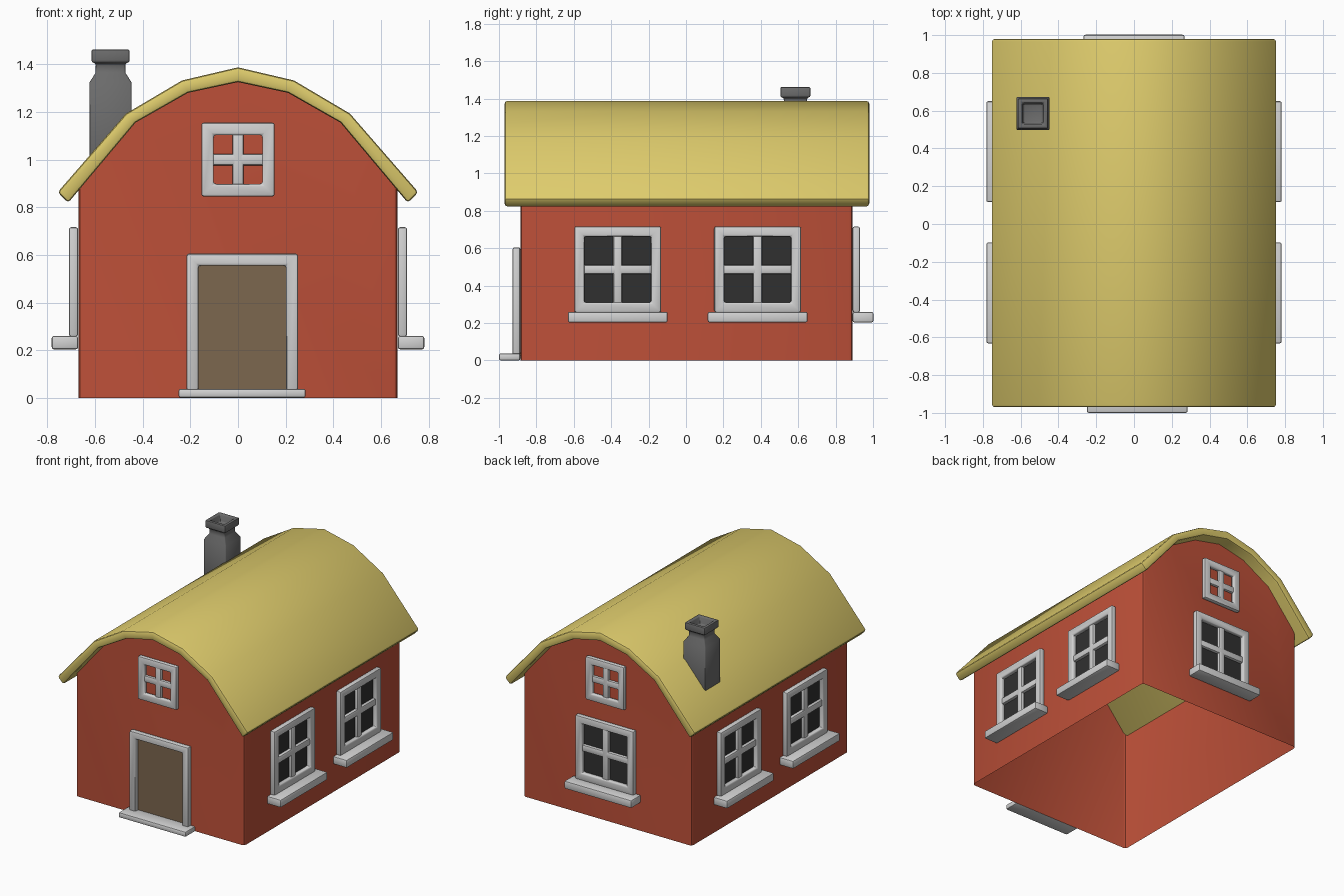
import bpy, bmesh, math
from mathutils import Matrix

if "Cube" in bpy.data.objects:
    bpy.data.objects.remove(bpy.data.objects["Cube"])


def material(name, rgb):
    m = bpy.data.materials.new(name)
    m.diffuse_color = (*rgb, 1)
    m.use_nodes = True
    m.node_tree.nodes["Principled BSDF"].inputs["Base Color"].default_value = m.diffuse_color
    return m


RED = material("barn red", (0.51, 0.08, 0.04))
YELLOW = material("straw yellow", (0.73, 0.60, 0.15))
WHITE = material("light grey trim", (0.65, 0.65, 0.65))
BROWN = material("door brown", (0.20, 0.135, 0.077))
DARK = material("dark glass", (0.03, 0.03, 0.03))
GREY = material("chimney grey", (0.15, 0.15, 0.15))


def finish(name, bm, mat, bevel=0.0, matrix=None, limit=40):
    """Round the sharp edges, smooth by angle and link the object."""
    if bevel:
        edges = [e for e in bm.edges if len(e.link_faces) == 2
                 and e.calc_face_angle(0) > math.radians(limit)]
        bmesh.ops.bevel(bm, geom=edges, offset=bevel, segments=2,
                        profile=0.5, affect='EDGES', clamp_overlap=True)
    if matrix:
        bm.transform(matrix)
    me = bpy.data.meshes.new(name)
    bm.to_mesh(me)
    bm.free()
    me.materials.append(mat)
    me.shade_smooth()
    me.set_sharp_from_angle(angle=math.radians(40))
    ob = bpy.data.objects.new(name, me)
    bpy.context.collection.objects.link(ob)
    return ob


def box(name, x, y, z, mat, bevel=0.0, matrix=None):
    bm = bmesh.new()
    bmesh.ops.create_cube(bm, size=1)
    for v in bm.verts:
        v.co = [r[0] if c < 0 else r[1] for c, r in zip(v.co, (x, y, z))]
    return finish(name, bm, mat, bevel, matrix)


def frame(name, x, z, border, depth, matrix, open_bottom=False):
    """Mitred frame standing out from the wall (local -y is outward)."""
    bm = bmesh.new()
    b0 = 0 if open_bottom else border

    def ring(d):
        out = [(x[0], z[0]), (x[0], z[1]), (x[1], z[1]), (x[1], z[0])]
        inn = [(x[0] + border, z[0] + b0), (x[0] + border, z[1] - border),
               (x[1] - border, z[1] - border), (x[1] - border, z[0] + b0)]
        return [[bm.verts.new((a, d, b)) for a, b in r] for r in (out, inn)]
    o, i = ring(-0.001)
    sides = 3 if open_bottom else 4
    faces = [bm.faces.new((o[k], o[(k + 1) % 4], i[(k + 1) % 4], i[k]))
             for k in range(sides)]
    new = bmesh.ops.extrude_face_region(bm, geom=faces, use_keep_orig=True)
    for v in new['geom']:
        if isinstance(v, bmesh.types.BMVert):
            v.co.y = -depth
    bmesh.ops.recalc_face_normals(bm, faces=bm.faces)
    finish(name, bm, WHITE, 0.01, matrix)


def wall_matrix(x, y, degrees):
    return Matrix.Translation((x, y, 0)) @ Matrix.Rotation(math.radians(degrees), 4, 'Z')


def window(name, m, half, z, border, depth, glass):
    mid = (z[0] + z[1]) / 2
    frame(name + "_frame", (-half, half), z, border, depth, m)
    inner = half - border / 2
    box(name + "_upright", (-.024, .024), (-depth * .75, -.001),
        (z[0] + border / 2, z[1] - border / 2), WHITE, .01, m)
    box(name + "_crossbar", (-inner, inner), (-depth * .75, -.001),
        (mid - .024, mid + .024), WHITE, .01, m)
    if glass:
        box(name + "_glass", (-inner, inner), (-.006, -.001),
            (z[0] + border / 2, z[1] - border / 2), DARK, 0, m)
        box(name + "_sill", (-.267, .267), (-.112, -.001), (.203, .26), WHITE, .01, m)


WX, FRONT, BACK = 0.67, -0.885, 0.89

# Roof: bent shell with rounded ends
outer = [(0, 1.387), (.235, 1.332), (.47, 1.193), (.757, .863)]
inner = [(0, 1.325), (.21, 1.28), (.43, 1.155), (.713, .818)]


def mirrored(half):
    return [(-x, z) for x, z in half[:0:-1]] + half


bm = bmesh.new()
top, low = mirrored(outer), mirrored(inner)
loops = [[[bm.verts.new((x, y, z)) for x, z in p] for p in (top, low)] for y in (-.97, .98)]
(ft, fl), (bt, bl) = loops
for k in range(len(top) - 1):
    for a, b in ((ft, bt), (fl, bl), (ft, fl), (bt, bl)):
        bm.faces.new((a[k], a[k + 1], b[k + 1], b[k]))
for k in (0, -1):
    bm.faces.new((ft[k], bt[k], bl[k], fl[k]))
bmesh.ops.recalc_face_normals(bm, faces=bm.faces)
finish("roof", bm, YELLOW, 0.014)

# Walls: open shell with gables that reach just into the roof
gable = mirrored([(x, z + .012) for x, z in inner[:3]] + [(WX, .885)])
gable = [(-WX, 0)] + gable + [(WX, 0)]
bm = bmesh.new()
f, b = [[bm.verts.new((x, y, z)) for x, z in gable] for y in (FRONT, BACK)]
bm.faces.new(f)
bm.faces.new(b[::-1])
bm.faces.new((f[0], f[1], b[1], b[0]))
bm.faces.new((f[-2], f[-1], b[-1], b[-2]))
bmesh.ops.recalc_face_normals(bm, faces=bm.faces)
finish("walls", bm, RED, 0.02)

# Windows on all sides
front, back = wall_matrix(0, FRONT, 0), wall_matrix(0, BACK, 180)
for side, x, turn in (("right", WX, 90), ("left", -WX, -90)):
    for place, y in (("front", -.365), ("back", .383)):
        window(f"{side}_{place}_window", wall_matrix(x, y, turn),
               .232, (.257, .716), .053, .04, True)
window("back_window", back, .232, (.257, .716), .053, .04, True)
window("front_gable_window", front, .154, (.845, 1.155), .052, .035, False)
window("back_gable_window", back, .154, (.845, 1.155), .052, .035, False)

# Door
frame("door_frame", (-.216, .252), (.03, .605), .05, .042, front, True)
box("door", (-.18, .215), (-.008, -.001), (.03, .57), BROWN, 0, front)
box("door_step", (-.25, .284), (-.115, -.001), (0, .038), WHITE, .01, front)

# Chimney: stacked square rings with a hollow top
rings = [(.088, .98), (.088, 1.325), (.062, 1.365), (.062, 1.402),
         (.08, 1.41), (.08, 1.462), (.057, 1.462), (.05, 1.41)]
bm = bmesh.new()
prev = None
for h, z in rings:
    cur = [bm.verts.new((sx * h, sy * h, z)) for sx, sy in ((-1, -1), (1, -1), (1, 1), (-1, 1))]
    if prev:
        for k in range(4):
            bm.faces.new((prev[k], prev[(k + 1) % 4], cur[(k + 1) % 4], cur[k]))
    else:
        bm.faces.new(cur[::-1])
    prev = cur
bm.faces.new(prev)
bmesh.ops.recalc_face_normals(bm, faces=bm.faces)
finish("chimney", bm, GREY, 0.007, Matrix.Translation((-.535, .585, 0)))
